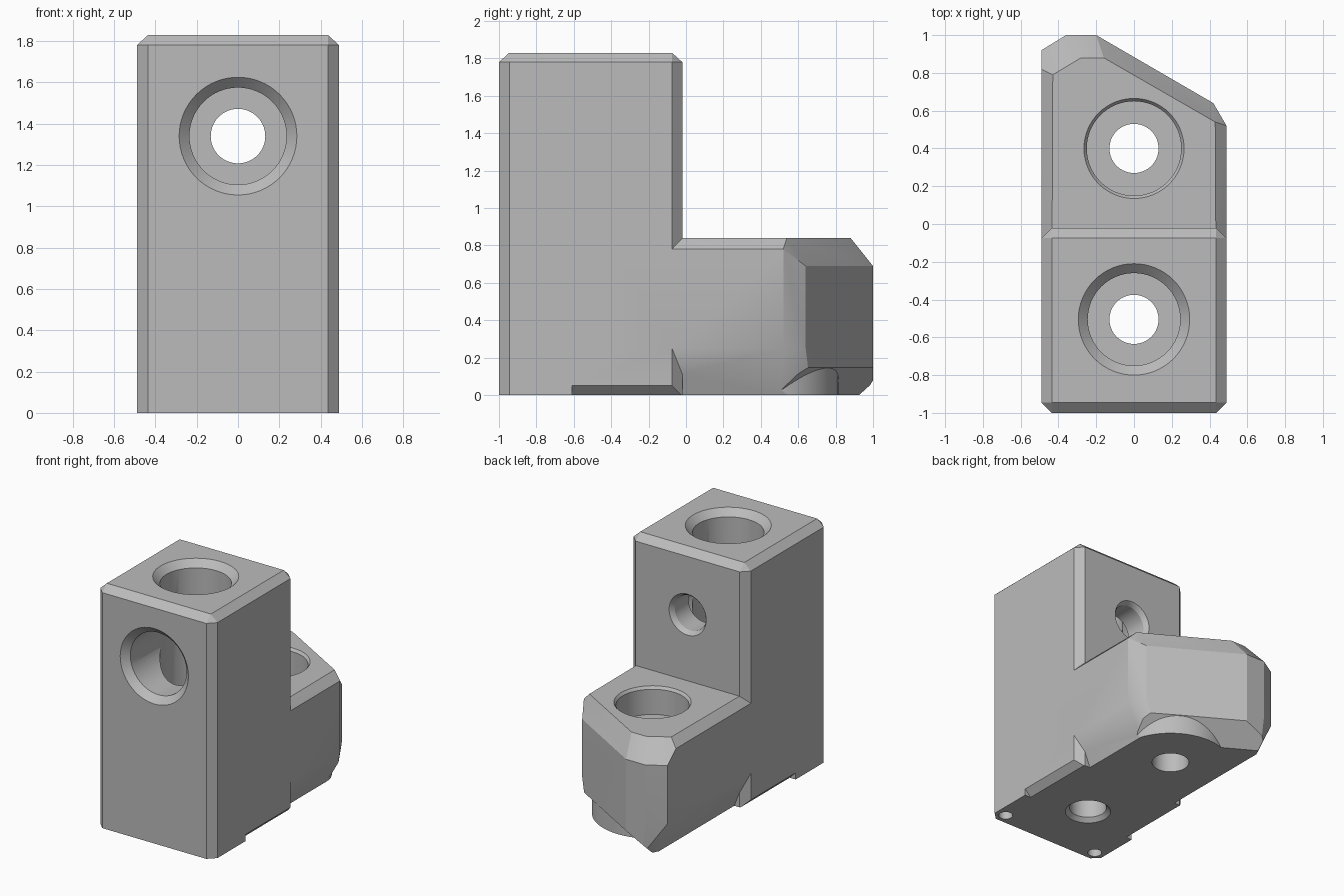
import bpy, bmesh, math
from mathutils import Matrix, Vector

old = bpy.data.objects.get("Cube")
if old:
    bpy.data.objects.remove(old, do_unlink=True)

steel = bpy.data.materials.new("grey_steel")
steel.use_nodes = True
colour = (0.5, 0.5, 0.5, 1)
steel.diffuse_color = colour
steel.node_tree.nodes["Principled BSDF"].inputs["Base Color"].default_value = colour


def to_object(bm, name):
    bmesh.ops.recalc_face_normals(bm, faces=bm.faces[:])
    mesh = bpy.data.meshes.new(name)
    bm.to_mesh(mesh)
    bm.free()
    mesh.materials.append(steel)
    ob = bpy.data.objects.new(name, mesh)
    bpy.context.collection.objects.link(ob)
    return ob


def hull(name, points):
    """Convex solid around a few corner points."""
    bm = bmesh.new()
    verts = [bm.verts.new(p) for p in points]
    res = bmesh.ops.convex_hull(bm, input=verts)
    spare = [v for v in set(res["geom_interior"] + res["geom_unused"])
             if isinstance(v, bmesh.types.BMVert) and v.is_valid]
    bmesh.ops.delete(bm, geom=spare, context='VERTS')
    bmesh.ops.dissolve_limit(bm, angle_limit=0.01, verts=bm.verts[:], edges=bm.edges[:])
    return to_object(bm, name)


def turned(name, profile, matrix, sides=64):
    """Closed solid of revolution from (radius, height) pairs."""
    bm = bmesh.new()
    rings = []
    for r, h in profile:
        rings.append([bm.verts.new((r * math.cos(a), r * math.sin(a), h))
                      for a in (2 * math.pi * i / sides for i in range(sides))])
    for low, high in zip(rings, rings[1:]):
        for i in range(sides):
            j = (i + 1) % sides
            bm.faces.new((low[i], low[j], high[j], high[i]))
    bm.faces.new(rings[0])
    bm.faces.new(rings[-1])
    bm.transform(matrix)
    return to_object(bm, name)


def combine(target, tool, operation):
    mod = target.modifiers.new("combine", 'BOOLEAN')
    mod.operation = operation
    mod.solver = 'EXACT'
    mod.object = tool
    bpy.context.view_layer.objects.active = target
    bpy.ops.object.modifier_apply(modifier=mod.name)
    bpy.data.objects.remove(tool, do_unlink=True)


W, C = 0.49, 0.055          # half width and chamfer
FRONT, BACK = -1.0, -0.02   # depth of the tall block

# Tall block with chamfered upright and top edges
mid = (FRONT + BACK) / 2
points = []
for sx in (-1, 1):
    for sy in (-1, 1):
        for z in (0, 1.78):
            points.append((sx * W, mid + sy * (W - C), z))
            points.append((sx * (W - C), mid + sy * W, z))
        points.append((sx * (W - C), mid + sy * (W - C), 1.83))
body = hull("mounting_block", points)

# Low foot with a slanted back and sides tapering to the base
foot_points = []
for s in (-1, 1):
    foot_points += [(s * 0.39, -0.4, 0), (s * W, -0.4, 0.25),
                    (s * W, -0.4, 0.78), (s * (W - C), -0.4, 0.84)]
foot_points += [(0.39, 0.53, 0), (0.36, 0.67, 0), (-0.2, 1, 0), (-0.33, 1, 0), (-0.39, 0.88, 0)]
for z in (0.25, 0.69):
    foot_points += [(W, 0.52, z), (0.42, 0.64, z), (-0.2, 1, z), (-0.36, 1, z), (-W, 0.92, z)]
foot_points += [(W, 0.52, 0.78), (-W, 0.82, 0.78)]
foot_points += [(0.43, 0.54, 0.84), (-0.16, 0.88, 0.84), (-0.28, 0.88, 0.84), (-0.43, 0.79, 0.84)]
combine(body, hull("foot", foot_points), 'UNION')

# Chamfer under the slanted back, leaving a round boss
hole_centre = Vector((0, 0.4, 0))
out = Vector((0.502, 0.865, 0))
along = Vector((0.865, -0.502, 0))
wedge = hull("back_undercut", [hole_centre + along * t + out * u + Vector((0, 0, z))
                               for t in (-0.9, 0.9)
                               for u, z in ((0.22, -0.05), (0.52, 0.25), (0.52, -0.05))])
boss = turned("boss", [(0.415, -0.2), (0.415, 0.4)], Matrix.Translation(hole_centre))
combine(wedge, boss, 'DIFFERENCE')
combine(body, wedge, 'DIFFERENCE')

# Relief chamfers along the base sides and two small pin holes
for s in (-1, 1):
    relief = hull("side_relief", [(s * x, y, z) for y in (-0.61, 0)
                                  for x, z in ((0.42, -0.02), (0.52, 0.08), (0.52, -0.02))])
    combine(body, relief, 'DIFFERENCE')
    pin = turned("pin_hole", [(0.05, -0.1), (0.05, 0.1)],
                 Matrix.Translation((s * 0.41, -0.92, 0)), 24)
    combine(body, pin, 'DIFFERENCE')

# Counterbored holes: tall block, foot, and the cross hole from the front
tall_hole = turned("tall_hole", [(0.21, -0.05), (0.16, 0), (0.13, 0.03), (0.13, 0.63), (0.245, 0.63),
                                 (0.245, 1.78), (0.295, 1.83), (0.345, 1.88)],
                   Matrix.Translation((0, -0.505, 0)))
foot_hole = turned("foot_hole", [(0.13, -0.1), (0.13, 0.63), (0.25, 0.63), (0.25, 0.82),
                                 (0.265, 0.84), (0.31, 0.9)], Matrix.Translation(hole_centre))
cross_hole = turned("cross_hole", [(0.185, -0.03), (0.145, 0.01), (0.132, 0.035), (0.132, 0.2),
                                   (0.235, 0.2), (0.235, 0.93), (0.285, 0.98), (0.335, 1.03)],
                    Matrix.Translation((0, BACK, 1.34)) @ Matrix.Rotation(math.pi / 2, 4, 'X'))
for tool in (tall_hole, foot_hole, cross_hole):
    combine(body, tool, 'DIFFERENCE')

bpy.ops.object.select_all(action='DESELECT')
body.select_set(True)
bpy.context.view_layer.objects.active = body
bpy.ops.object.shade_smooth_by_angle(angle=math.radians(25))
